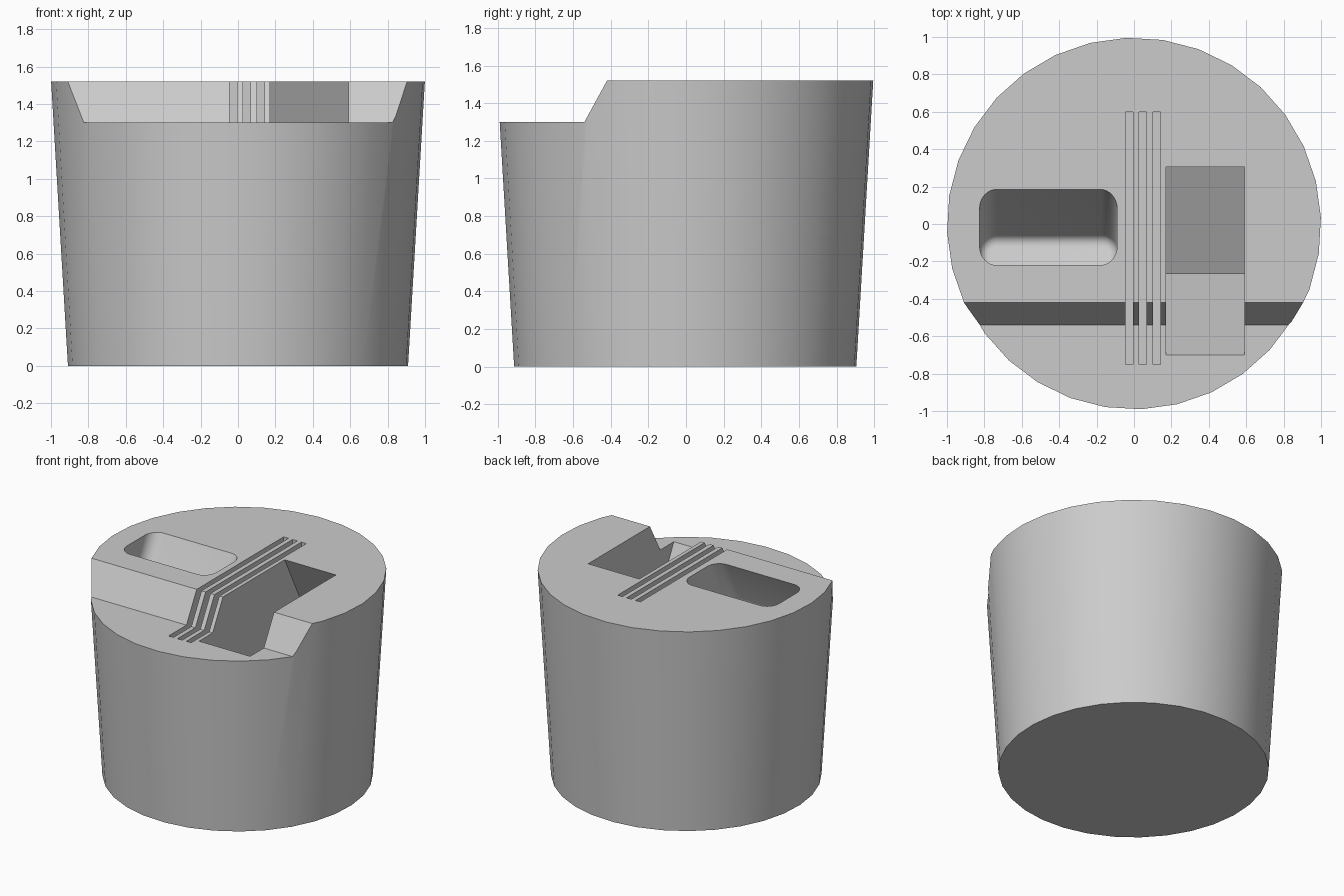
import bpy
import bmesh
from math import radians, sin, cos, tan
from mathutils import Matrix, Vector

cube = bpy.data.objects.get("Cube")
if cube:
    bpy.data.objects.remove(cube, do_unlink=True)

HEIGHT, STEP = 1.52, 1.30
TILT = radians(27)

grey = bpy.data.materials.new("plain grey")
grey.use_nodes = True
grey.diffuse_color = (0.6, 0.6, 0.6, 1)
grey.node_tree.nodes["Principled BSDF"].inputs["Base Color"].default_value = (0.6, 0.6, 0.6, 1)


def make_object(name, bm):
    bmesh.ops.recalc_face_normals(bm, faces=bm.faces)
    mesh = bpy.data.meshes.new(name)
    bm.to_mesh(mesh)
    bm.free()
    mesh.materials.append(grey)
    obj = bpy.data.objects.new(name, mesh)
    bpy.context.collection.objects.link(obj)
    return obj


def prism(name, profile, x0, x1):
    """Extrude a (y, z) profile from x0 to x1."""
    bm = bmesh.new()
    face = bm.faces.new([bm.verts.new((x0, y, z)) for y, z in profile])
    moved = bmesh.ops.extrude_face_region(bm, geom=[face])["geom"]
    bmesh.ops.translate(bm, vec=(x1 - x0, 0, 0),
                        verts=[v for v in moved if isinstance(v, bmesh.types.BMVert)])
    return make_object(name, bm)


# Tapered round body
bm = bmesh.new()
bmesh.ops.create_cone(bm, cap_ends=True, segments=32, radius1=0.91, radius2=1.0, depth=HEIGHT,
                      matrix=Matrix.Translation((0, -0.004, HEIGHT / 2))
                      @ Matrix.Rotation(radians(2.3), 4, "Z"))
body = make_object("holder_body", bm)

cutters = []

# Lowered front step with a sloping riser
cutters.append(prism("front_step_cutter",
                     [(-2, STEP), (-0.54, STEP), (-0.30, 1.74), (-2, 1.74)], -2, 2))

# Large rectangular pocket, leaning so that it runs backward as it deepens
down = Vector((sin(TILT), -cos(TILT)))
across = Vector((cos(TILT), sin(TILT)))
front_lip, back_lip = Vector((-0.70, STEP)), Vector((0.305, HEIGHT))
width = (back_lip - front_lip).dot(across)
front_floor = front_lip + down * (0.435 / sin(TILT))
back_floor = front_floor + across * width
rise = down * -1.8
cutters.append(prism("large_pocket_cutter",
                     [front_floor, back_floor, back_floor + rise, front_floor + rise],
                     0.17, 0.59))

# Three narrow upright slots
for i in range(3):
    x = -0.045 + i * 0.073
    cutters.append(prism("narrow_slot_cutter",
                         [(-0.75, 0.9), (0.60, 0.9), (0.60, 1.8), (-0.75, 1.8)],
                         x, x + 0.04))

# Rounded pocket, leaning the other way, with a soft floor
bm = bmesh.new()
bmesh.ops.create_cube(bm, size=1, matrix=Matrix.Translation((0, 0, 0.5))
                      @ Matrix.Diagonal((0.735, 0.405 * cos(TILT), 1, 1)))
uprights = [e for e in bm.edges if abs(e.verts[0].co.z - e.verts[1].co.z) > 0.5]
bmesh.ops.bevel(bm, geom=uprights, offset=0.09, segments=8, profile=0.5, affect="EDGES")
floor_rim = [e for e in bm.edges if all(v.co.z < 0.01 for v in e.verts)]
bmesh.ops.bevel(bm, geom=floor_rim, offset=0.05, segments=5, profile=0.5, affect="EDGES")
depth = 0.265 / tan(TILT)
half = 0.405 * cos(TILT) / 2
bm.transform(Matrix.Translation((-0.458, -0.08 - half * cos(TILT),
                                 HEIGHT - depth + half * sin(TILT)))
             @ Matrix.Rotation(-TILT, 4, "X"))
cutters.append(make_object("rounded_pocket_cutter", bm))

# Cut every recess out of the body
bpy.context.view_layer.objects.active = body
for cutter in cutters:
    cutter.hide_render = True
    mod = body.modifiers.new(cutter.name, "BOOLEAN")
    mod.operation = "DIFFERENCE"
    mod.solver = "EXACT"
    mod.object = cutter
    bpy.ops.object.modifier_apply(modifier=mod.name)
for cutter in cutters:
    bpy.data.objects.remove(cutter, do_unlink=True)

# Smooth sides with crisp rims
bpy.ops.object.select_all(action="DESELECT")
body.select_set(True)
bpy.ops.object.shade_smooth_by_angle(angle=radians(30))
